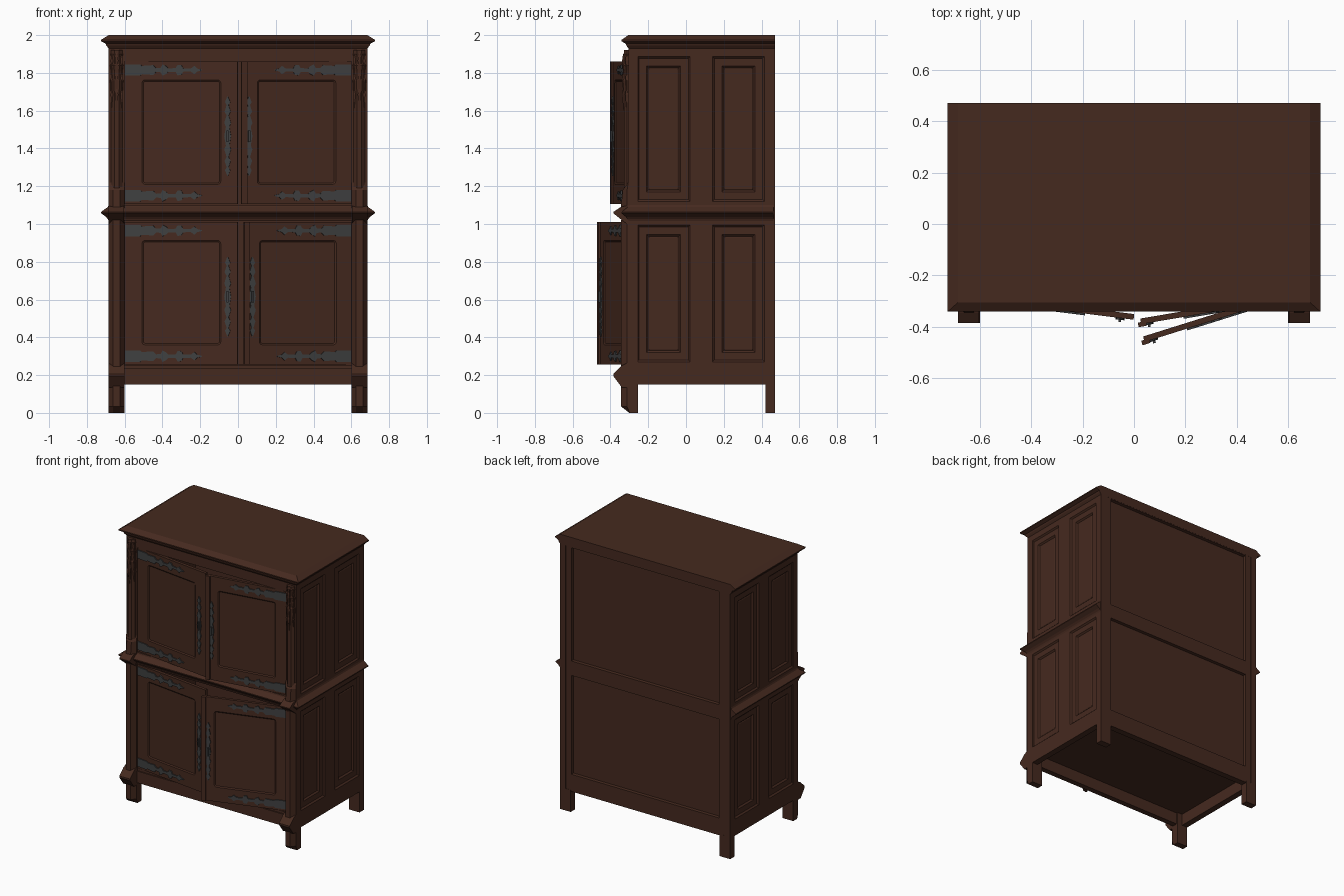
import bpy, bmesh, math
from mathutils import Matrix

if "Cube" in bpy.data.objects:
    bpy.data.objects.remove(bpy.data.objects["Cube"])


def material(name, rgb):
    m = bpy.data.materials.new(name)
    m.use_nodes = True
    m.diffuse_color = (*rgb, 1)
    bsdf = m.node_tree.nodes["Principled BSDF"]
    bsdf.inputs["Base Color"].default_value = (*rgb, 1)
    bsdf.inputs["Roughness"].default_value = 0.7
    return m


WOOD = material("dark brown wood", (0.06, 0.0225, 0.0135))
IRON = material("dark grey iron", (0.05, 0.051, 0.052))
MIRROR = Matrix.Diagonal((-1, 1, 1, 1))
IDENT = Matrix.Identity(4)
SIDES = (("left", IDENT), ("right", MIRROR))

# Main dimensions
W, FRONT, BACK = 0.685, -0.305, 0.47
FLOOR, TOP = 0.15, 1.93


def finish(name, bm, mat=WOOD, matrix=IDENT):
    bm.transform(matrix)
    bmesh.ops.recalc_face_normals(bm, faces=bm.faces)
    me = bpy.data.meshes.new(name)
    bm.to_mesh(me)
    bm.free()
    me.materials.append(mat)
    ob = bpy.data.objects.new(name, me)
    bpy.context.scene.collection.objects.link(ob)


def loft(name, rings, mat=WOOD, matrix=IDENT):
    """Closed skin through rings that have equal point counts."""
    bm = bmesh.new()
    rows = [[bm.verts.new(p) for p in ring] for ring in rings]
    n = len(rows[0])
    for a, b in zip(rows, rows[1:]):
        for i in range(n):
            j = (i + 1) % n
            bm.faces.new((a[i], a[j], b[j], b[i]))
    bm.faces.new(rows[0])
    bm.faces.new(rows[-1])
    finish(name, bm, mat, matrix)


def box(name, x, y, z, mat=WOOD, matrix=IDENT):
    loft(name, [[(x[0], y[0], h), (x[1], y[0], h), (x[1], y[1], h), (x[0], y[1], h)] for h in z], mat, matrix)


def prism_x(name, yz, x, matrix=IDENT):
    loft(name, [[(h, y, z) for y, z in yz] for h in x], WOOD, matrix)


def column(name, section, levels, matrix=IDENT):
    """Upright shaft; each level gives a height and how far forward it may reach."""
    loft(name, [[(x, max(y, limit), z) for x, y in section] for z, limit in levels], WOOD, matrix)


def panelled(name, us, vs, thick, steps, matrix, corner=0.0):
    """Slab facing -y; every odd grid cell becomes a panel shaped by inset steps."""
    bm = bmesh.new()
    grid = [[bm.verts.new((u, 0, v)) for u in us] for v in vs]
    panels = []
    for j in range(len(vs) - 1):
        for i in range(len(us) - 1):
            f = bm.faces.new((grid[j][i], grid[j][i + 1], grid[j + 1][i + 1], grid[j + 1][i]))
            if i % 2 and j % 2:
                panels.append(f)
    centres = [f.calc_center_median() for f in panels]
    if corner:
        bmesh.ops.bevel(bm, geom=[v for f in panels for v in f.verts], offset=corner,
                        segments=3, profile=0.5, affect='VERTICES')
        panels = [min(bm.faces, key=lambda f: (f.calc_center_median() - c).length) for c in centres]
    bm.normal_update()
    rim = [e for e in bm.edges if e.is_boundary]
    for width, depth in steps:
        bmesh.ops.inset_individual(bm, faces=panels, thickness=width, depth=depth, use_even_offset=True)
    back = bmesh.ops.extrude_edge_only(bm, edges=rim)["geom"]
    bmesh.ops.translate(bm, vec=(0, thick, 0), verts=[g for g in back if isinstance(g, bmesh.types.BMVert)])
    bmesh.ops.edgeloop_fill(bm, edges=[g for g in back if isinstance(g, bmesh.types.BMEdge) and g.is_boundary])
    finish(name, bm, WOOD, matrix)


def moulding(name, levels, back):
    """Mitred moulding around the front and both sides."""
    loft(name, [[(-W - o, FRONT - o * 0.9, z), (W + o, FRONT - o * 0.9, z), (W + o, back, z), (-W - o, back, z)]
                for o, z in levels])


# Carcass: side walls, back, floor, rails and mouldings
SIDE_STEPS = ((0.01, -0.01), (0.04, 0), (0.01, -0.01), (0.006, 0.003))
for side, mirror in SIDES:
    panelled(side + "_side_wall", [FRONT, -0.26, 0.022, 0.14, 0.415, BACK],
             [FLOOR, 0.27, 0.995, 1.12, 1.887, TOP], 0.045, SIDE_STEPS,
             mirror @ Matrix.Translation((W, 0, 0)) @ Matrix.Rotation(math.pi / 2, 4, 'Z'))
panelled("back_wall", [-W + 0.001, -0.595, 0.595, W - 0.001], [FLOOR, 0.275, 0.995, 1.1, 1.925, TOP], 0.045,
         ((0.002, -0.022),), Matrix.Translation((0, BACK - 0.001, 0)) @ Matrix.Rotation(math.pi, 4, 'Z'))
box("floor_panel", (-0.645, 0.645), (FRONT + 0.02, 0.43), (0.235, 0.255))
box("bottom_rail", (-0.61, 0.61), (FRONT, FRONT + 0.04), (FLOOR, 0.235))
box("bottom_rail_fillet", (-0.61, 0.61), (FRONT + 0.008, FRONT + 0.04), (0.235, 0.252))
box("top_rail", (-0.61, 0.61), (FRONT, FRONT + 0.04), (1.86, TOP))
moulding("top_cornice", [(0, TOP), (0.012, 1.945), (0.016, 1.955), (0.04, 1.967), (0.04, 1.975), (0, 2.0)], BACK)
moulding("middle_moulding", [(0, 1.015), (0.004, 1.026), (0.014, 1.038), (0.04, 1.057), (0.04, 1.064),
                             (0.004, 1.09), (0, 1.1)], BACK - 0.006)

# Corner posts, legs and carved brackets
POST = [(0.6, -0.255), (0.6, -0.312), (0.624, -0.345), (0.661, -0.345), (W, -0.312), (W, -0.255)]
SHAFT = [(0.612, -0.3), (0.612, -0.312), (0.63, -0.328), (0.655, -0.328), (0.673, -0.312), (0.673, -0.3)]


def tier(z, r, cx=0.642, cy=-0.298, n=8):
    return [(cx + r * math.cos(math.tau * (i + 0.5) / n), cy + r * math.sin(math.tau * (i + 0.5) / n), z)
            for i in range(n)]


for side, mirror in SIDES:
    column(side + "_front_leg", POST, ((0, -0.3), (0.035, -0.345), (FLOOR, -0.345)), mirror)
    box(side + "_back_leg", (0.6, W), (0.42, BACK), (0, 0.16), matrix=mirror)
    column(side + "_lower_post", POST, ((FLOOR, -0.345), (1.02, -0.345)), mirror)
    box(side + "_upper_stile", (0.6, W - 0.001), (FRONT, -0.255), (1.08, TOP), matrix=mirror)
    column(side + "_upper_shaft", SHAFT, ((1.1, -0.328), (1.92, -0.328)), mirror)
    prism_x(side + "_foot_bracket", [(-0.3, 0.27), (-0.34, 0.25), (-0.385, 0.207), (-0.385, 0.195),
                                     (-0.34, 0.135), (-0.3, 0.135)], (0.6, W + 0.001), mirror)
    prism_x(side + "_middle_bracket", [(-0.3, 1.1), (-0.345, 1.09), (-0.385, 1.064), (-0.385, 1.057),
                                       (-0.345, 1.025), (-0.3, 0.99)], (0.604, W + 0.001), mirror)
    column(side + "_shaft_base", POST, ((1.085, -0.345), (1.18, -0.335), (1.22, -0.306)), mirror)
    # Hanging canopy with pointed drops
    loft(side + "_canopy", [tier(1.92, 0.024), tier(1.9, 0.036), tier(1.86, 0.027), tier(1.84, 0.038),
                            tier(1.78, 0.028), tier(1.76, 0.038), tier(1.7, 0.034), tier(1.6, 0.028),
                            tier(1.545, 0.008)], WOOD, mirror)
    for dx in (-0.024, 0, 0.024):
        for top in (1.9, 1.8, 1.72):
            c = (0.642 + dx, -0.33 + abs(dx) * 0.7)
            loft(side + "_canopy_drop", [tier(top, 0.005, *c, n=4), tier(top - 0.035, 0.012, *c, n=4),
                                         tier(top - 0.12, 0.002, *c, n=4)], WOOD, mirror)

# Iron outlines: distance along the plate and half width
STRAP = [(0, 0.03), (0.08, 0.03), (0.09, 0.022), (0.15, 0.026), (0.165, 0.01), (0.19, 0.012), (0.2, 0.03),
         (0.22, 0.02), (0.23, 0.009), (0.27, 0.01), (0.28, 0.028), (0.3, 0.026), (0.31, 0.009), (0.35, 0.008),
         (0.37, 0.022), (0.385, 0.008), (0.41, 0.002)]
HANDLE = [(-0.21, 0.002), (-0.18, 0.014), (-0.165, 0.005), (-0.13, 0.016), (-0.11, 0.005), (-0.07, 0.018),
          (-0.05, 0.009), (0, 0.018), (0.05, 0.009), (0.07, 0.018), (0.11, 0.005), (0.13, 0.016),
          (0.165, 0.005), (0.18, 0.014), (0.21, 0.002)]


def iron(name, outline, u, v, upright, matrix):
    pts = outline + [(a, -h) for a, h in reversed(outline)]
    if upright:
        pts = [(h, a) for a, h in pts]
    loft(name, [[(u + a, y, v + b) for a, b in pts] for y in (0.001, -0.007)], IRON, matrix)


# Doors, each swung open on its outer edge
def door(name, mirror, z, hinge_y, degrees, width, panel):
    m = mirror @ Matrix.Translation((-0.6, hinge_y, z)) @ Matrix.Rotation(math.radians(-degrees), 4, 'Z')
    panelled(name, [0, *panel, width], [0, 0.105, 0.658, 0.755], 0.022, ((0.008, -0.006),), m, 0.016)
    for v in (0.045, 0.71):
        iron(name + "_strap_hinge", STRAP, 0.003, v, False, m)
    iron(name + "_handle_plate", HANDLE, 0.55, 0.36, True, m)
    box(name + "_handle", (0.545, 0.555), (-0.016, 0), (0.33, 0.39), IRON, m)
    if mirror is MIRROR:
        box(name + "_batten", (width - 0.02, width + 0.012), (-0.01, 0.008), (0, 0.755), matrix=m)


door("upper_right_door", IDENT, 1.105, -0.297, 7.2, 0.603, (0.092, 0.513))
door("lower_right_door", IDENT, 0.255, -0.297, 7.2, 0.603, (0.092, 0.513))
door("upper_left_door", MIRROR, 1.105, -0.293, 9.6, 0.58, (0.083, 0.505))
door("lower_left_door", MIRROR, 0.255, -0.284, 17.4, 0.585, (0.083, 0.51))
